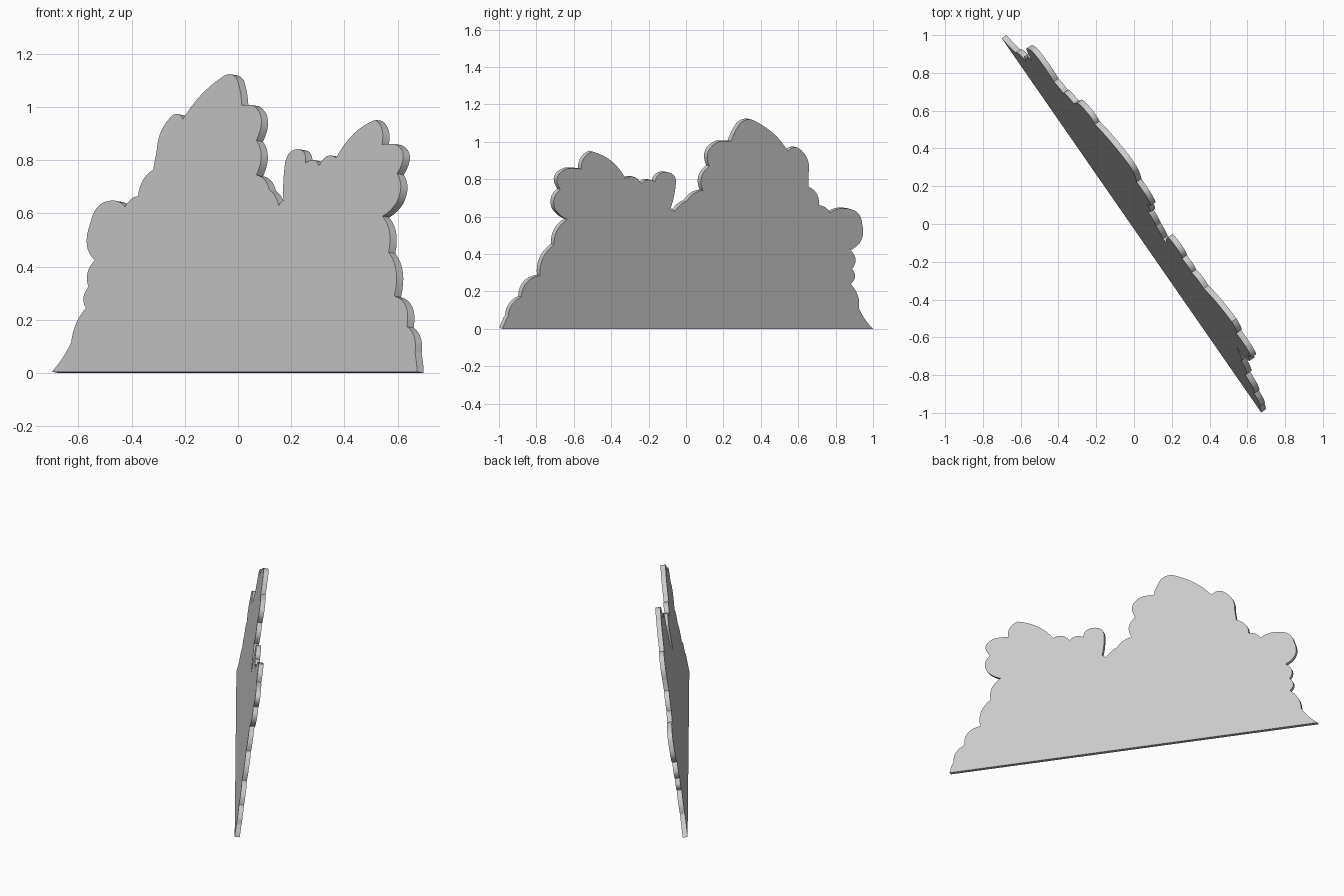
import bpy, bmesh
from mathutils import Vector

if "Cube" in bpy.data.objects:
    bpy.data.objects.remove(bpy.data.objects["Cube"])

THICK, LEAN = 0.031, 0.153          # slab thickness, lean (tangent)
OUT = Vector((0.8217, 0.5699, 0))   # horizontal direction the back faces
NORMAL = (OUT - Vector((0, 0, LEAN))).normalized()

# Bush outline seen from the side: start of each leafy lobe (y, z) and its bulge
LOBES = [
    (-.98, 0, .03), (-.95, .07, .15), (-.88, .17, .2), (-.78, .285, .14),
    (-.705, .45, .14), (-.635, .585, .08), (-.7, .64, .18), (-.672, .745, .32),
    (-.63, .857, .02), (-.56, .855, .17), (-.5, .948, .11), (-.325, .805, .25),
    (-.24, .775, .22), (-.165, .785, .2), (-.11, .838, .28), (-.055, .77, .03),
    (-.082, .645, .1), (-.062, .625, .08), (.005, .685, .12), (.09, .74, .19),
    (.125, .87, .25), (.18, 1.003, 0), (.24, 1.003, .04), (.29, 1.1, .19),
    (.38, 1.105, .07), (.545, .95, .15), (.6, .968, .16), (.655, .83, 0),
    (.655, .76, .18), (.71, .66, .15), (.77, .62, .1), (.86, .643, .22),
    (.942, .56, .2), (.88, .42, .23), (.888, .32, .25), (.88, .24, .12),
    (.925, .11, -.05),
]
END = (1, 0)


def on_back_plane(y, z):
    """Lift a side-view point onto the leaning back face."""
    dist = THICK / 2 + LEAN * z
    return Vector(((dist - OUT.y * y) / OUT.x, y, z))


def lobe_arc(start, end, bulge, steps=8):
    """Bulging arc from start towards end, without the last point."""
    a, chord = Vector(start), Vector(end) - Vector(start)
    side = Vector((-chord.y, chord.x)) * bulge
    return [a + chord * t + side * 4 * t * (1 - t)
            for t in (i / steps for i in range(steps))]


outline = []
for (y, z, bulge), following in zip(LOBES, LOBES[1:] + [END]):
    outline += lobe_arc((y, z), following[:2], bulge)
outline.append(Vector(END))

# Leaning flat cut-out: back face, front face and rim
bm = bmesh.new()
back = [bm.verts.new(on_back_plane(p.x, p.y)) for p in outline]
front = [bm.verts.new(v.co - NORMAL * THICK) for v in back]
bm.faces.new(back)
bm.faces.new(front[::-1])
n = len(back)
for i in range(n):
    j = (i + 1) % n
    bm.faces.new((back[j], back[i], front[i], front[j]))
bmesh.ops.recalc_face_normals(bm, faces=bm.faces)
mesh = bpy.data.meshes.new("bush_cutout")
bm.to_mesh(mesh)
bm.free()
bush = bpy.data.objects.new("bush_cutout", mesh)
bpy.context.collection.objects.link(bush)
bpy.context.view_layer.objects.active = bush
bush.select_set(True)
bpy.ops.object.shade_smooth_by_angle(angle=0.5)
